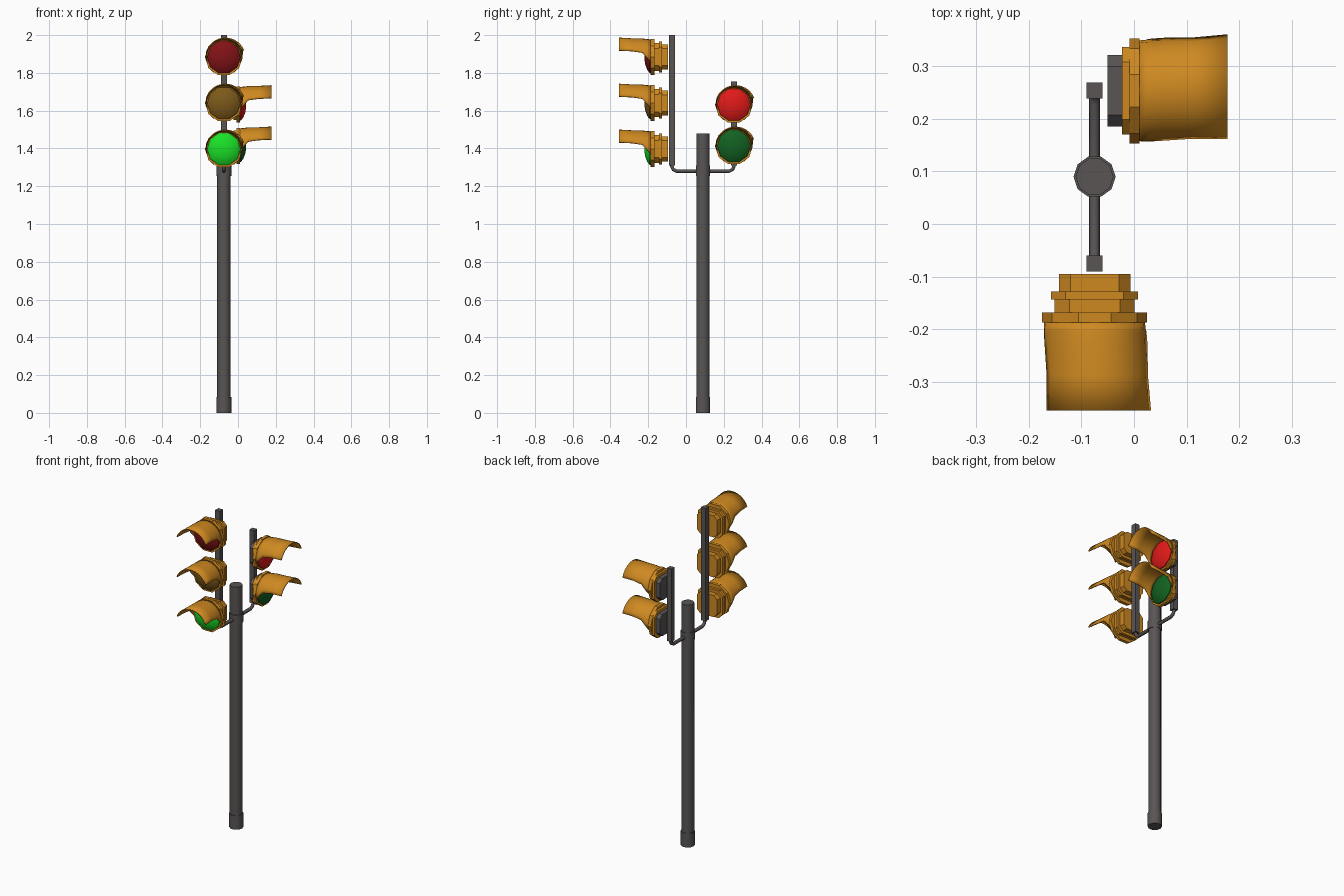
import bpy, bmesh
from math import sin, cos, radians, pi
from mathutils import Matrix

if "Cube" in bpy.data.objects:
    bpy.data.objects.remove(bpy.data.objects["Cube"])


def material(name, rgb):
    m = bpy.data.materials.new(name)
    m.diffuse_color = (*rgb, 1)
    m.use_nodes = True
    m.node_tree.nodes["Principled BSDF"].inputs["Base Color"].default_value = m.diffuse_color
    return m


STEEL = material("dark_steel", (0.10, 0.09, 0.09))
ORANGE = material("orange_paint", (0.62, 0.25, 0.015))
RED_ON = material("red_lit", (0.75, 0.01, 0.01))
RED = material("red_unlit", (0.22, 0.006, 0.008))
AMBER = material("amber_unlit", (0.20, 0.10, 0.01))
GREEN_ON = material("green_lit", (0.01, 0.75, 0.02))
GREEN = material("green_unlit", (0.006, 0.12, 0.015))


def make(name, bm, mat, matrix=None, smooth=None):
    bmesh.ops.recalc_face_normals(bm, faces=bm.faces)
    me = bpy.data.meshes.new(name)
    bm.to_mesh(me)
    bm.free()
    ob = bpy.data.objects.new(name, me)
    bpy.context.collection.objects.link(ob)
    if matrix:
        ob.matrix_world = matrix
    me.materials.append(mat)
    if smooth:
        bpy.ops.object.select_all(action='DESELECT')
        ob.select_set(True)
        bpy.context.view_layer.objects.active = ob
        bpy.ops.object.shade_smooth_by_angle(angle=radians(smooth))
    return ob


def loft(rings):
    """Closed skin through rings of equal point count, capped at both ends."""
    bm = bmesh.new()
    vs = [[bm.verts.new(p) for p in r] for r in rings]
    n = len(vs[0])
    for a, b in zip(vs, vs[1:]):
        for i in range(n):
            j = (i + 1) % n
            bm.faces.new((a[i], a[j], b[j], b[i]))
    bm.faces.new(vs[0])
    bm.faces.new(vs[-1])
    return bm


def circle(r, n=10):
    return [(r * cos(2 * pi * i / n), r * sin(2 * pi * i / n)) for i in range(n)]


def chamfered(hx, hz, c):
    return [(hx, hz - c), (hx - c, hz), (c - hx, hz), (-hx, hz - c),
            (-hx, c - hz), (c - hx, -hz), (hx - c, -hz), (hx, c - hz)]


def plate(name, outline, y0, y1, mat, matrix):
    make(name, loft([[(x, y, z) for x, z in outline] for y in (y0, y1)]), mat, matrix)


def upright(name, outline, x, y, z0, z1, smooth=None):
    bm = loft([[(px, py, z) for px, py in outline] for z in (z0, z1)])
    make(name, bm, STEEL, Matrix.Translation((x, y, 0)), smooth)


def visor(name, matrix):
    # (y, lower edge angle, radius, sideways drift) from base to tip
    stations = [(0.0, -18, 0.093, 0), (-0.018, -4, 0.095, 0.001),
                (-0.045, 14, 0.098, 0.003), (-0.10, 19, 0.099, 0.005),
                (-0.168, 20, 0.103, 0.008)]
    bm = bmesh.new()
    rows = []
    for y, a, r, dx in stations:
        angles = [radians(a + (180 - 2 * a) * i / 14) for i in range(15)]
        rows.append([bm.verts.new((dx + r * cos(t), y, 0.97 * r * sin(t))) for t in angles])
    for p, q in zip(rows, rows[1:]):
        for i in range(14):
            bm.faces.new((p[i], p[i + 1], q[i + 1], q[i]))
    ob = make(name, bm, ORANGE, matrix, 40)
    s = ob.modifiers.new("thickness", 'SOLIDIFY')
    s.thickness, s.offset = 0.006, 0


def lamp(name, matrix, lens_mat, deep):
    """One lamp unit facing -y; local y = 0 is the front of its ring."""
    plate(name + "_ring", circle(0.1), 0, 0.019, ORANGE, matrix)
    if deep:
        plate(name + "_housing", chamfered(0.076, 0.074, 0.028), 0.019, 0.045, ORANGE, matrix)
        plate(name + "_flange", chamfered(0.083, 0.082, 0.028), 0.043, 0.059, ORANGE, matrix)
        plate(name + "_back_box", chamfered(0.068, 0.066, 0.022), 0.058, 0.092, ORANGE, matrix)
    else:
        plate(name + "_flange", chamfered(0.083, 0.082, 0.028), 0.019, 0.033, ORANGE, matrix)
        plate(name + "_back_box", chamfered(0.068, 0.066, 0.022), 0.032, 0.06, STEEL, matrix)
    # domed lens
    profile = [(0.09, 0.004), (0.088, -0.006), (0.072, -0.018), (0.045, -0.028), (0.015, -0.033)]
    dome = loft([[(x, y, z) for x, z in circle(r)] for r, y in profile])
    make(name + "_lens", dome, lens_mat, matrix, 40)
    visor(name + "_visor", matrix)


# Pole, base sleeve and clamp collar
PX, PY = -0.075, 0.09
upright("pole", circle(0.036), PX, PY, 0, 1.48, 45)
upright("base_sleeve", circle(0.040), PX, PY, 0, 0.085, 45)
upright("clamp_collar", circle(0.040), PX, PY, 1.255, 1.31, 45)

# Square signal posts
h = 0.0155
square = [(h, h), (-h, h), (-h, -h), (h, -h)]
upright("front_post", square, PX, -0.075, 1.31, 2.0)
upright("side_post", square, PX, 0.254, 1.31, 1.755)

# Bent tube carrying both posts
cu = bpy.data.curves.new("cross_arm", 'CURVE')
cu.dimensions = '3D'
cu.bevel_depth, cu.bevel_resolution, cu.use_fill_caps = 0.0105, 1, True
path = [(-0.075, 1.33), (-0.075, 1.305), (-0.068, 1.289), (-0.05, 1.28), (0.229, 1.28),
        (0.247, 1.289), (0.254, 1.305), (0.254, 1.33)]
sp = cu.splines.new('POLY')
sp.points.add(len(path) - 1)
for p, (y, z) in zip(sp.points, path):
    p.co = (PX, y, z, 1)
cu.materials.append(STEEL)
bpy.context.collection.objects.link(bpy.data.objects.new("cross_arm", cu))

# Three-lamp front signal
for name, z, mat in (("front_red", 1.884, RED), ("front_amber", 1.64, AMBER),
                     ("front_green", 1.397, GREEN_ON)):
    lamp(name, Matrix.Translation((PX, -0.187, z)), mat, True)

# Two-lamp side signal, turned to face +x
turn = Matrix.Rotation(pi / 2, 4, 'Z')
for name, z, mat in (("side_red", 1.632, RED_ON), ("side_green", 1.413, GREEN)):
    lamp(name, Matrix.Translation((0.010, 0.2535, z)) @ turn, mat, False)
